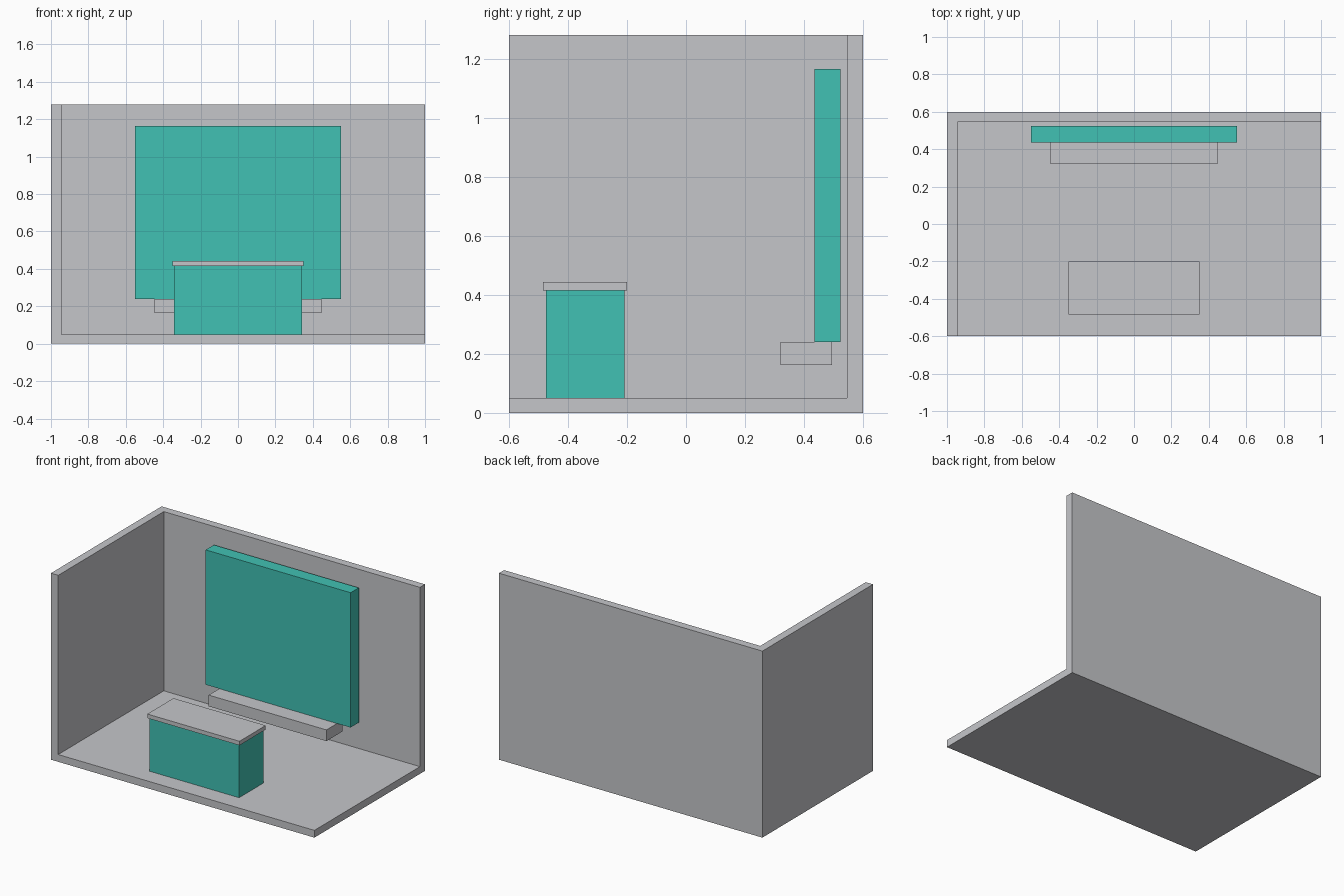
import bpy

default = bpy.data.objects.get("Cube")
if default:
    bpy.data.objects.remove(default, do_unlink=True)


def material(name, rgb):
    mat = bpy.data.materials.new(name)
    mat.use_nodes = True
    mat.diffuse_color = (*rgb, 1)
    mat.node_tree.nodes["Principled BSDF"].inputs["Base Color"].default_value = (*rgb, 1)
    return mat


def box(name, mat, x, y, z):
    """Box spanning the given (low, high) range on each axis."""
    spans = (x, y, z)
    bpy.ops.mesh.primitive_cube_add(size=1, location=[(a + b) / 2 for a, b in spans])
    obj = bpy.context.object
    obj.name = name
    obj.scale = [b - a for a, b in spans]
    bpy.ops.object.transform_apply(location=False, rotation=False, scale=True)
    obj.data.materials.append(mat)
    return obj


grey = material("light grey", (0.56, 0.565, 0.59))
teal = material("teal", (0.053, 0.533, 0.451))

# Booth shell: floor, back wall and one side wall cut from a single block
WALL, FLOOR, HEIGHT = 0.055, 0.05, 1.28
shell = box("booth_shell", grey, (-1, 1), (-0.6, 0.6), (0, HEIGHT))
cutter = box("shell_cutter", grey, (-1 + WALL, 1.5), (-1, 0.6 - WALL), (FLOOR, 1.6))
cutter.hide_render = True
cut = shell.modifiers.new("open_room", "BOOLEAN")
cut.operation = "DIFFERENCE"
cut.solver = "EXACT"
cut.object = cutter
bpy.context.view_layer.objects.active = shell
bpy.ops.object.modifier_apply(modifier=cut.name)
bpy.data.objects.remove(cutter, do_unlink=True)

# Display panel and the ledge below it
box("display_panel", teal, (-0.55, 0.55), (0.435, 0.524), (0.24, 1.165))
box("panel_ledge", grey, (-0.447, 0.447), (0.32, 0.495), (0.163, 0.24))

# Counter with an overhanging top
box("counter_body", teal, (-0.341, 0.341), (-0.475, -0.209), (FLOOR, 0.415))
box("counter_top", grey, (-0.35, 0.35), (-0.484, -0.2), (0.415, 0.443))
